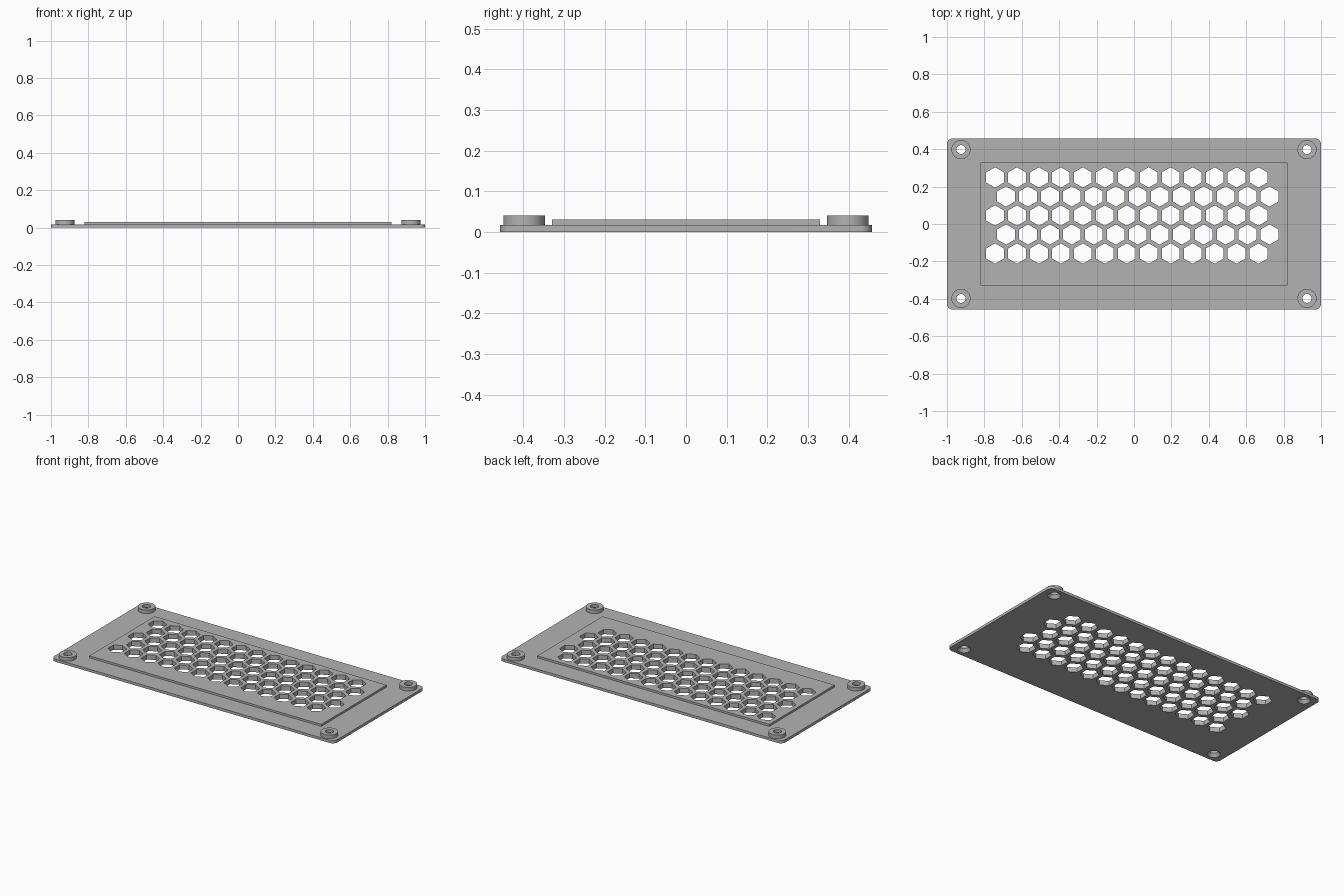
import bpy, bmesh
from math import sin, cos, pi, radians

cube = bpy.data.objects.get("Cube")
if cube:
    bpy.data.objects.remove(cube, do_unlink=True)

grey = bpy.data.materials.new("matt grey")
grey.use_nodes = True
GREY = (0.45, 0.45, 0.45, 1)
grey.diffuse_color = GREY
grey.node_tree.nodes["Principled BSDF"].inputs["Base Color"].default_value = GREY


def arc(cx, cy, r, n, start=0.0, sweep=2 * pi, closed=True):
    steps = n if closed else n - 1
    return [(cx + r * cos(start + sweep * i / steps),
             cy + r * sin(start + sweep * i / steps)) for i in range(n)]


def loft(bm, sections):
    """Closed solid through (z, outline) sections, bottom to top."""
    rings = [[bm.verts.new((x, y, z)) for x, y in pts] for z, pts in sections]
    bm.faces.new(rings[0][::-1])
    bm.faces.new(rings[-1])
    for low, high in zip(rings, rings[1:]):
        for i in range(len(low)):
            j = (i + 1) % len(low)
            bm.faces.new((low[i], low[j], high[j], high[i]))


def make_object(name, bm):
    mesh = bpy.data.meshes.new(name)
    bm.to_mesh(mesh)
    bm.free()
    mesh.materials.append(grey)
    ob = bpy.data.objects.new(name, mesh)
    bpy.context.collection.objects.link(ob)
    return ob


def combine(target, tool, operation):
    mod = target.modifiers.new(operation.lower(), "BOOLEAN")
    mod.operation = operation
    mod.solver = "EXACT"
    mod.object = tool
    tool.hide_render = True
    bpy.context.view_layer.objects.active = target
    bpy.ops.object.modifier_apply(modifier=mod.name)
    bpy.data.objects.remove(tool, do_unlink=True)


HALF_X, HALF_Y, CORNER = 1.0, 0.457, 0.03
PLATE_TOP, PANEL_TOP, BOSS_TOP = 0.017, 0.03, 0.04
screws = [(sx * 0.925, sy * 0.398) for sx in (-1, 1) for sy in (-1, 1)]

# Base plate with rounded corners
outline = []
for k, (sx, sy) in enumerate([(1, 1), (-1, 1), (-1, -1), (1, -1)]):
    outline += arc(sx * (HALF_X - CORNER), sy * (HALF_Y - CORNER), CORNER, 9,
                   k * pi / 2, pi / 2, closed=False)
bm = bmesh.new()
loft(bm, [(0, outline), (PLATE_TOP, outline)])
cover = make_object("vent_cover", bm)

# Raised centre panel and corner bosses
bm = bmesh.new()
panel = [(-0.82, -0.33), (0.82, -0.33), (0.82, 0.33), (-0.82, 0.33)]
loft(bm, [(0.008, panel), (PANEL_TOP, panel)])
for x, y in screws:
    ring = arc(x, y, 0.051, 48)
    loft(bm, [(0.008, ring), (BOSS_TOP, ring)])
combine(cover, make_object("raised_parts", bm), "UNION")

# Honeycomb openings and screw holes countersunk from below
bm = bmesh.new()
for row in range(5):
    for col in range(13):
        x = -0.743 + col * 0.1174 + (row % 2) * 0.0587
        y = 0.249 - row * 0.1017
        cell = arc(x, y, 0.0545, 6, pi / 6)
        loft(bm, [(-0.02, cell), (0.06, cell)])
for x, y in screws:
    loft(bm, [(z, arc(x, y, r, 48))
              for z, r in ((-0.005, 0.0415), (0.02, 0.024), (0.06, 0.024))])
combine(cover, make_object("hole_cutters", bm), "DIFFERENCE")

# Smooth round walls, crisp edges
for ob in bpy.context.selected_objects:
    ob.select_set(False)
cover.select_set(True)
bpy.context.view_layer.objects.active = cover
bpy.ops.object.shade_smooth_by_angle(angle=radians(30))
